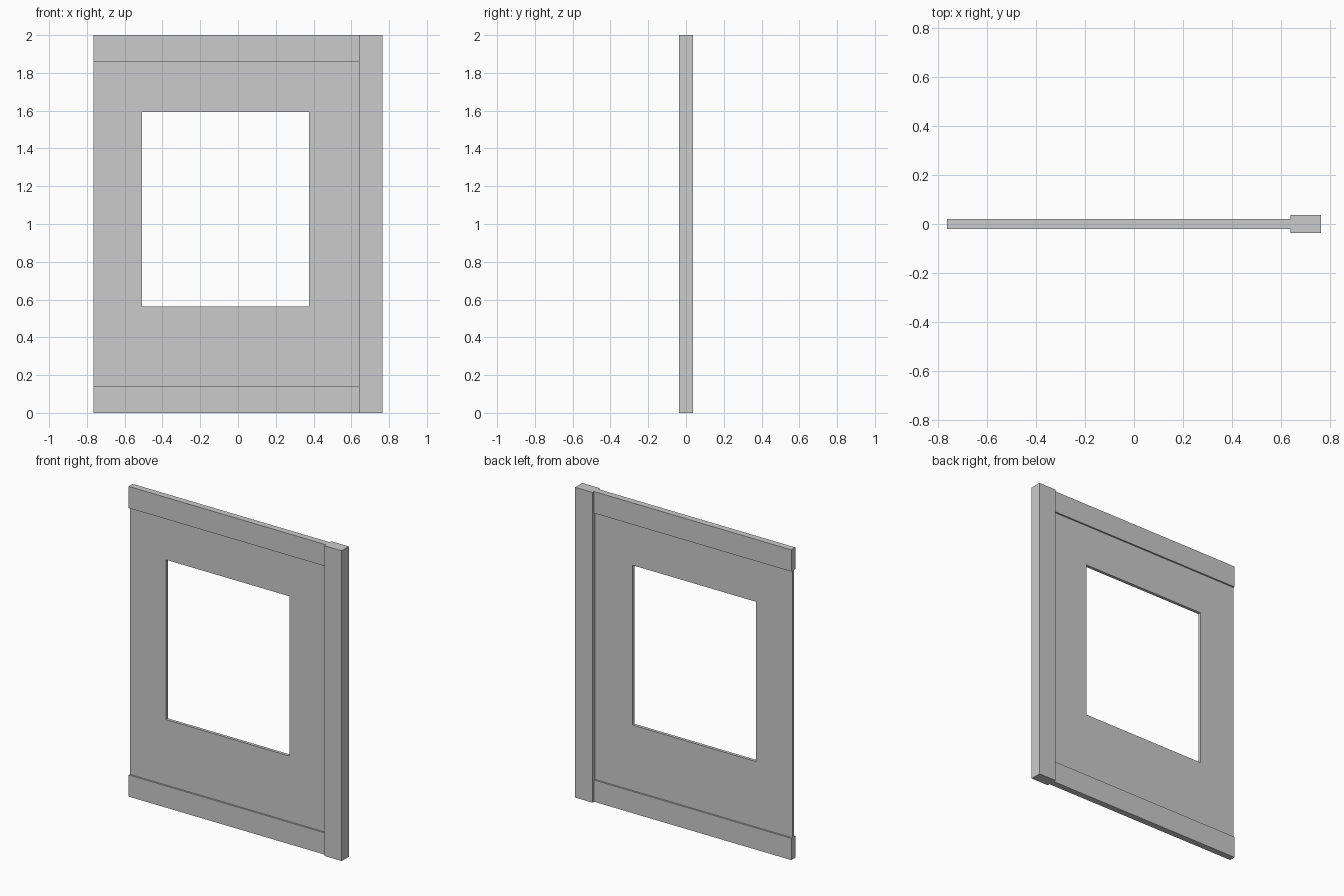
import bpy
import bmesh

if "Cube" in bpy.data.objects:
    bpy.data.objects.remove(bpy.data.objects["Cube"])

LEFT, RIGHT, POST_X = -0.765, 0.765, 0.641
HEIGHT, RAIL_H = 2.0, 0.14
POST_D, RAIL_D, PANEL_D = 0.073, 0.041, 0.02


def add_object(name, bm):
    mesh = bpy.data.meshes.new(name)
    bm.to_mesh(mesh)
    bm.free()
    obj = bpy.data.objects.new(name, mesh)
    bpy.context.collection.objects.link(obj)
    return obj


def box(name, x0, x1, depth, z0, z1):
    bm = bmesh.new()
    bmesh.ops.create_cube(bm, size=1)
    bmesh.ops.scale(bm, vec=(x1 - x0, depth, z1 - z0), verts=bm.verts)
    bmesh.ops.translate(bm, vec=((x0 + x1) / 2, 0, (z0 + z1) / 2), verts=bm.verts)
    return add_object(name, bm)


def rect(bm, x0, x1, z0, z1):
    return [bm.verts.new((x, 0, z)) for x, z in
            ((x0, z0), (x1, z0), (x1, z1), (x0, z1))]


# Thick side post and the two rails that butt against it
box("side_post", POST_X, RIGHT, POST_D, 0, HEIGHT)
box("bottom_rail", LEFT, POST_X, RAIL_D, 0, RAIL_H)
box("top_rail", LEFT, POST_X, RAIL_D, HEIGHT - RAIL_H, HEIGHT)

# Thin panel with a window opening, thickened about its centre plane
bm = bmesh.new()
outer = rect(bm, LEFT, POST_X, RAIL_H, HEIGHT - RAIL_H)
inner = rect(bm, -0.508, 0.376, 0.562, 1.592)
for i in range(4):
    j = (i + 1) % 4
    bm.faces.new((outer[i], outer[j], inner[j], inner[i]))
panel = add_object("window_panel", bm)
solid = panel.modifiers.new("thickness", 'SOLIDIFY')
solid.thickness = PANEL_D
solid.offset = 0
